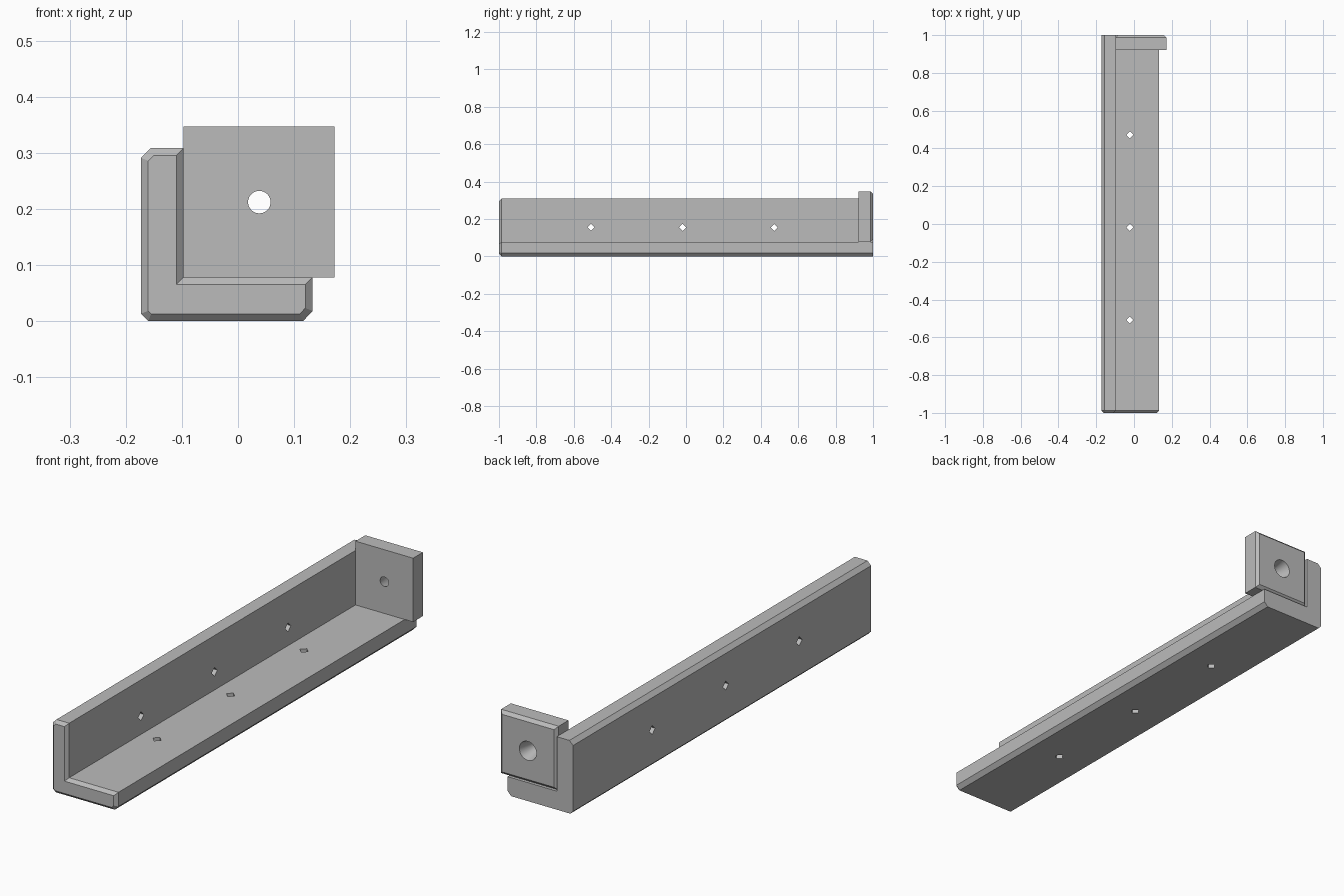
import bpy, bmesh, math
from mathutils import Matrix

cube = bpy.data.objects.get("Cube")
if cube:
    bpy.data.objects.remove(cube, do_unlink=True)

grey = bpy.data.materials.new("plain grey")
grey.use_nodes = True
colour = (0.5, 0.5, 0.5, 1)
grey.diffuse_color = colour
grey.node_tree.nodes["Principled BSDF"].inputs["Base Color"].default_value = colour


def finish(name, bm):
    bmesh.ops.recalc_face_normals(bm, faces=bm.faces)
    mesh = bpy.data.meshes.new(name)
    bm.to_mesh(mesh)
    bm.free()
    mesh.materials.append(grey)
    obj = bpy.data.objects.new(name, mesh)
    bpy.context.collection.objects.link(obj)
    return obj


def prism(name, profile, y_flat, y_end, chamfer):
    """Extrude an x-z profile along y; the y_end cap gets a chamfered rim."""
    side = 1 if y_end > y_flat else -1
    bm = bmesh.new()
    base = bm.faces.new([bm.verts.new((x, y_flat, z)) for x, z in profile])
    geom = bmesh.ops.extrude_face_region(bm, geom=[base], use_keep_orig=True)["geom"]
    cap = next(g for g in geom if isinstance(g, bmesh.types.BMFace))
    for v in cap.verts:
        v.co.y = y_end - side * chamfer
    bmesh.ops.recalc_face_normals(bm, faces=bm.faces)
    bmesh.ops.inset_region(bm, faces=[cap], thickness=chamfer, use_even_offset=True)
    for v in cap.verts:
        v.co.y = y_end
    return finish(name, bm)


def drill(target, centre, axis, sides, r1, r2, depth):
    """Cut a straight or tapered hole through the target."""
    turn = {"x": Matrix.Rotation(math.pi / 2, 4, "Y"),
            "y": Matrix.Rotation(-math.pi / 2, 4, "X"),
            "z": Matrix()}[axis]
    bm = bmesh.new()
    bmesh.ops.create_cone(bm, cap_ends=True, segments=sides, radius1=r1, radius2=r2,
                          depth=depth, matrix=Matrix.Translation(centre) @ turn)
    cutter = finish("hole_cutter", bm)
    cutter.hide_render = True
    mod = target.modifiers.new("hole", "BOOLEAN")
    mod.operation = "DIFFERENCE"
    mod.solver = "EXACT"
    mod.object = cutter
    bpy.context.view_layer.objects.active = target
    bpy.ops.object.modifier_apply(modifier=mod.name)
    bpy.data.objects.remove(cutter, do_unlink=True)


# Long angle rail: upright wall and floor in one L profile
L, R, INNER, FLOOR, TOP = -0.173, 0.133, -0.097, 0.078, 0.308
rail = prism("angle_rail", [
    (L + 0.013, 0), (R - 0.017, 0), (R, 0.018), (R, FLOOR), (INNER, FLOOR),
    (INNER, TOP), (L + 0.017, TOP), (L, TOP - 0.017), (L, 0.013)], 1, -1, 0.013)

# Diamond screw holes through wall and floor
for y in (-0.508, -0.018, 0.472):
    drill(rail, (-0.135, y, 0.155), "x", 4, 0.019, 0.019, 0.2)
    drill(rail, (-0.022, y, 0.04), "z", 4, 0.019, 0.019, 0.2)

# Square end plate with a tapered hole, widening to the back
plate = prism("end_plate", [(INNER, FLOOR), (0.172, FLOOR), (0.172, 0.347), (INNER, 0.347)],
              0.922, 1, 0.013)
drill(plate, (0.038, 0.961, 0.212), "y", 32, 0.015, 0.045, 0.118)

# Smooth only the round hole
bpy.ops.object.select_all(action="DESELECT")
plate.select_set(True)
bpy.context.view_layer.objects.active = plate
bpy.ops.object.shade_smooth_by_angle(angle=math.radians(30))
